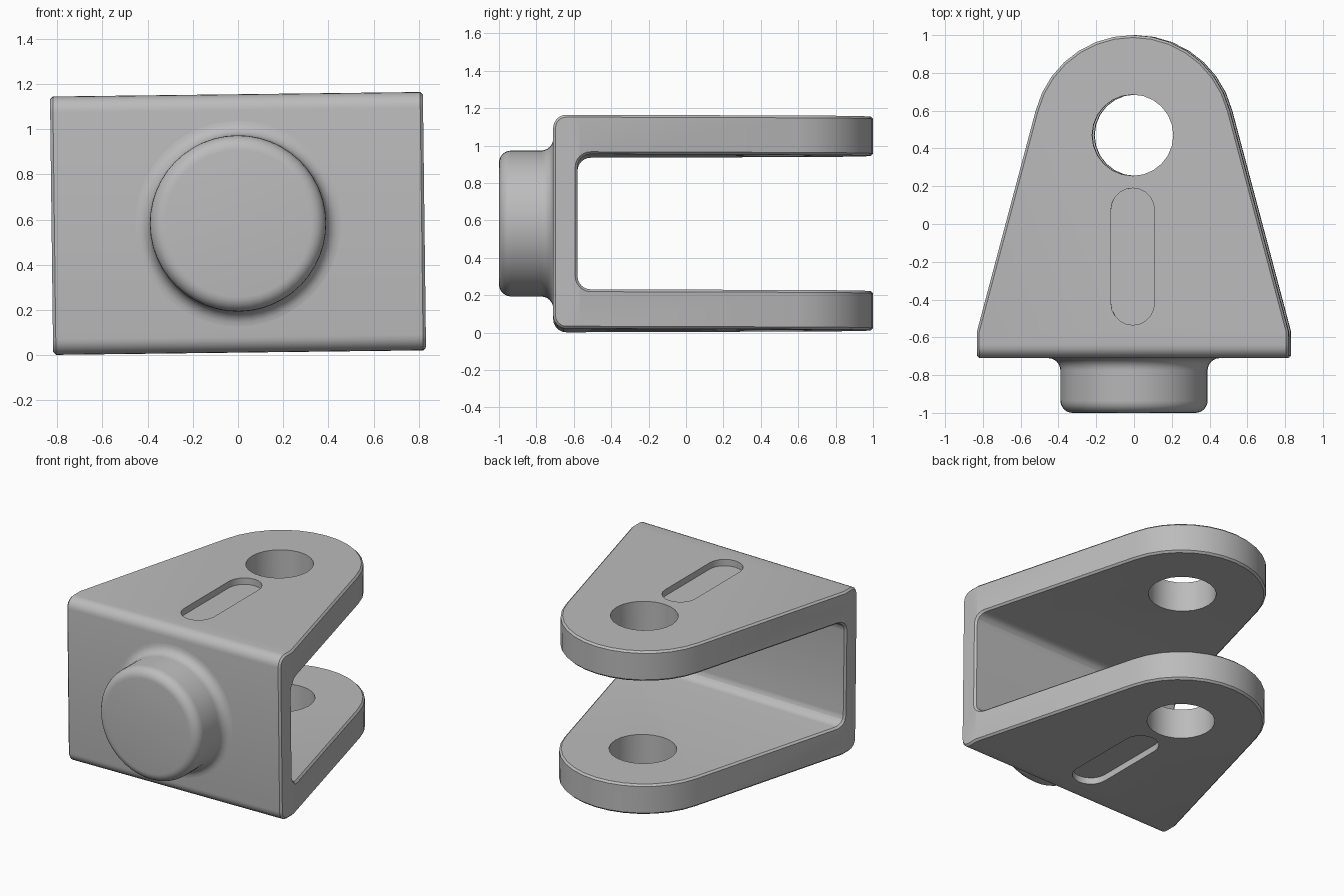
import bpy, bmesh, math
from mathutils import Matrix, Vector

cube = bpy.data.objects.get("Cube")
if cube:
    bpy.data.objects.remove(cube, do_unlink=True)

MID = 0.583            # height of the centre line
HALF = 0.5715          # half of the bracket height
THICK = 0.21           # plate thickness
HOLE_Y = 0.47

grey = bpy.data.materials.new("metal_grey")
grey.use_nodes = True
grey.diffuse_color = (0.5, 0.5, 0.5, 1)
grey.node_tree.nodes["Principled BSDF"].inputs["Base Color"].default_value = (0.5, 0.5, 0.5, 1)


def make_object(name, bm):
    bmesh.ops.recalc_face_normals(bm, faces=bm.faces)
    mesh = bpy.data.meshes.new(name)
    bm.to_mesh(mesh)
    bm.free()
    mesh.materials.append(grey)
    obj = bpy.data.objects.new(name, mesh)
    bpy.context.collection.objects.link(obj)
    return obj


def prism(name, points, direction):
    """Extrude a closed 3D outline along a direction."""
    bm = bmesh.new()
    face = bm.faces.new([bm.verts.new(p) for p in points])
    result = bmesh.ops.extrude_face_region(bm, geom=[face])
    moved = [g for g in result["geom"] if isinstance(g, bmesh.types.BMVert)]
    bmesh.ops.translate(bm, verts=moved, vec=direction)
    return make_object(name, bm)


def arc(cx, cy, r, start, end, steps):
    angles = [math.radians(start + (end - start) * i / steps) for i in range(steps + 1)]
    return [(cx + r * math.cos(a), cy + r * math.sin(a)) for a in angles]


def apply_modifiers(obj):
    bpy.context.view_layer.update()
    evaluated = obj.evaluated_get(bpy.context.evaluated_depsgraph_get())
    mesh = bpy.data.meshes.new_from_object(evaluated)
    obj.modifiers.clear()
    obj.data = mesh


def boolean(obj, cutter, operation):
    mod = obj.modifiers.new(operation.title(), "BOOLEAN")
    mod.operation = operation
    mod.solver = "EXACT"
    mod.object = cutter
    apply_modifiers(obj)
    bpy.data.objects.remove(cutter, do_unlink=True)


# U-shaped side profile with rounded outer and inner corners
R = 0.07
front, inner, gap = -0.71, -0.58, HALF - THICK
profile = [(1.2, HALF)] + arc(front + R, HALF - R, R, 90, 180, 6)
profile += arc(front + R, R - HALF, R, 180, 270, 6) + [(1.2, -HALF), (1.2, -gap)]
profile += arc(inner + R, R - gap, R, 270, 180, 6)
profile += arc(inner + R, gap - R, R, 180, 90, 6) + [(1.2, gap)]
bracket = prism("clevis_bracket", [(-1, y, z + MID) for y, z in profile], (2, 0, 0))

# Plan outline: straight foot, tapering sides, round tip
outline = [(-0.825, -1), (0.825, -1), (0.825, -0.57)]
outline += arc(0, HOLE_Y, 0.53, 14.4, 165.6, 14) + [(-0.825, -0.57)]
boolean(bracket, prism("outline_cutter", [(x, y, -1) for x, y in outline], (0, 0, 4)), "INTERSECT")

# Chamfer round the cut rim
bevel = bracket.modifiers.new("Chamfer", "BEVEL")
bevel.width = 0.035
bevel.segments = 1
bevel.limit_method = "ANGLE"
bevel.angle_limit = math.radians(45)
apply_modifiers(bracket)

# Pin hole through both plates
hole = arc(0, HOLE_Y, 0.215, 0, 345, 23)
boolean(bracket, prism("hole_cutter", [(x, y, -1) for x, y in hole], (0, 0, 4)), "DIFFERENCE")

# Shallow slot in the outer face of each plate
slot = arc(0, 0.075, 0.115, 0, 180, 10) + arc(0, -0.42, 0.115, 180, 360, 10)
for side in (-1, 1):
    z = MID + side * (HALF - 0.045)
    boolean(bracket, prism("slot_cutter", [(x, y, z) for x, y in slot], (0, 0, side * 0.3)), "DIFFERENCE")

# Round boss turned about the front axis, with a fillet at each end
lathe = [(0, -1)] + arc(0.325, -0.935, 0.065, 270, 360, 6)
lathe += arc(0.455, -0.775, 0.065, 180, 90, 6) + [(0.455, -0.69), (0, -0.69)]
bm = bmesh.new()
verts = [bm.verts.new((r, y, MID)) for r, y in lathe]
edges = [bm.edges.new(pair) for pair in zip(verts, verts[1:])]
bmesh.ops.spin(bm, geom=verts + edges, cent=(0, 0, MID), axis=(0, 1, 0),
               angle=math.tau, steps=48, use_duplicate=False)
bmesh.ops.remove_doubles(bm, verts=bm.verts, dist=0.0005)
boss = make_object("round_boss", bm)

# Slight roll of the whole part, then smooth shading with sharp chamfers
pivot = Matrix.Translation(Vector((0, 0, MID)))
roll = pivot @ Matrix.Rotation(math.radians(-0.7), 4, "Y") @ pivot.inverted()
for obj in (bracket, boss):
    obj.data.transform(roll)
    bpy.ops.object.select_all(action="DESELECT")
    obj.select_set(True)
    bpy.context.view_layer.objects.active = obj
    bpy.ops.object.shade_smooth_by_angle(angle=math.radians(30))
